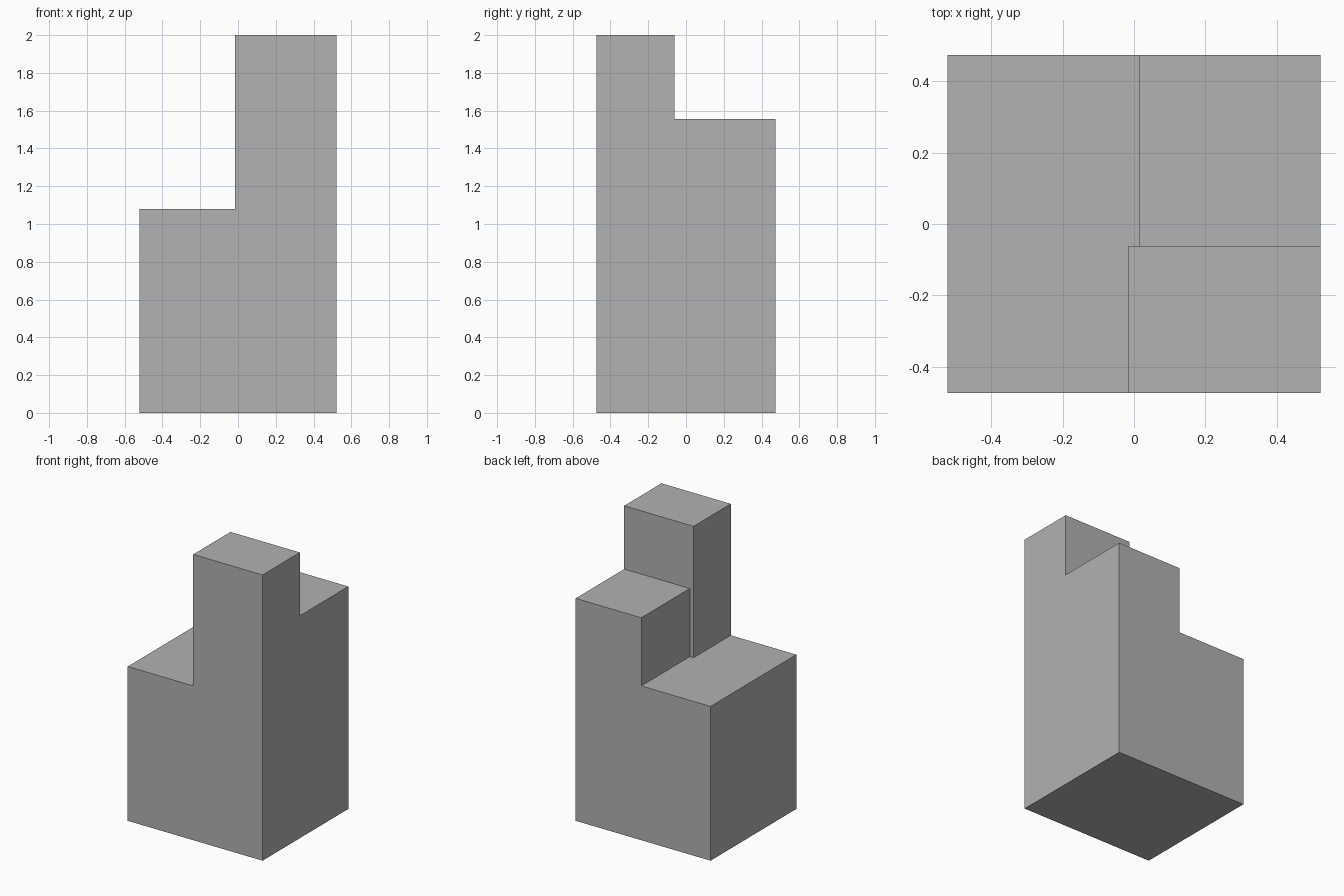
import bpy

cube = bpy.data.objects.get("Cube")
if cube:
    bpy.data.objects.remove(cube, do_unlink=True)

HALF_X, HALF_Y, HEIGHT = 0.522, 0.474, 2.0
LOW, MID = 1.08, 1.557            # heights of the two lower roofs
TOWER_X, MID_X, STEP_Y = -0.015, 0.014, -0.062
OUT = 1.0                         # overshoot of the cutters
TOP = HEIGHT + OUT

grey = bpy.data.materials.new("plain grey")
grey.use_nodes = True
COLOUR = (0.445, 0.445, 0.445, 1)
grey.diffuse_color = COLOUR
grey.node_tree.nodes["Principled BSDF"].inputs["Base Color"].default_value = COLOUR


def box(name, low, high):
    """Box between two opposite corners."""
    centre = [(a + b) / 2 for a, b in zip(low, high)]
    bpy.ops.mesh.primitive_cube_add(size=1, location=centre)
    obj = bpy.context.object
    obj.name = name
    obj.scale = [b - a for a, b in zip(low, high)]
    bpy.ops.object.transform_apply(location=True, rotation=False, scale=True)
    obj.data.materials.append(grey)
    return obj


# Full block, from which the steps are cut
building = box("stepped_building", (-HALF_X, -HALF_Y, 0), (HALF_X, HALF_Y, HEIGHT))

# Back notch over the middle roof, back corner over the low roof, front low roof
cutters = [
    box("middle_roof_cutter", (-OUT, STEP_Y, MID), (OUT, OUT, TOP)),
    box("back_low_roof_cutter", (-OUT, STEP_Y, LOW), (MID_X, OUT, TOP)),
    box("front_low_roof_cutter", (-OUT, -OUT, LOW), (TOWER_X, OUT, TOP)),
]

for cutter in cutters:
    cutter.hide_render = True
    cut = building.modifiers.new(cutter.name, 'BOOLEAN')
    cut.operation = 'DIFFERENCE'
    cut.solver = 'EXACT'
    cut.object = cutter
    bpy.context.view_layer.objects.active = building
    bpy.ops.object.modifier_apply(modifier=cut.name)

# The cutters are no longer needed
for cutter in cutters:
    bpy.data.objects.remove(cutter, do_unlink=True)
